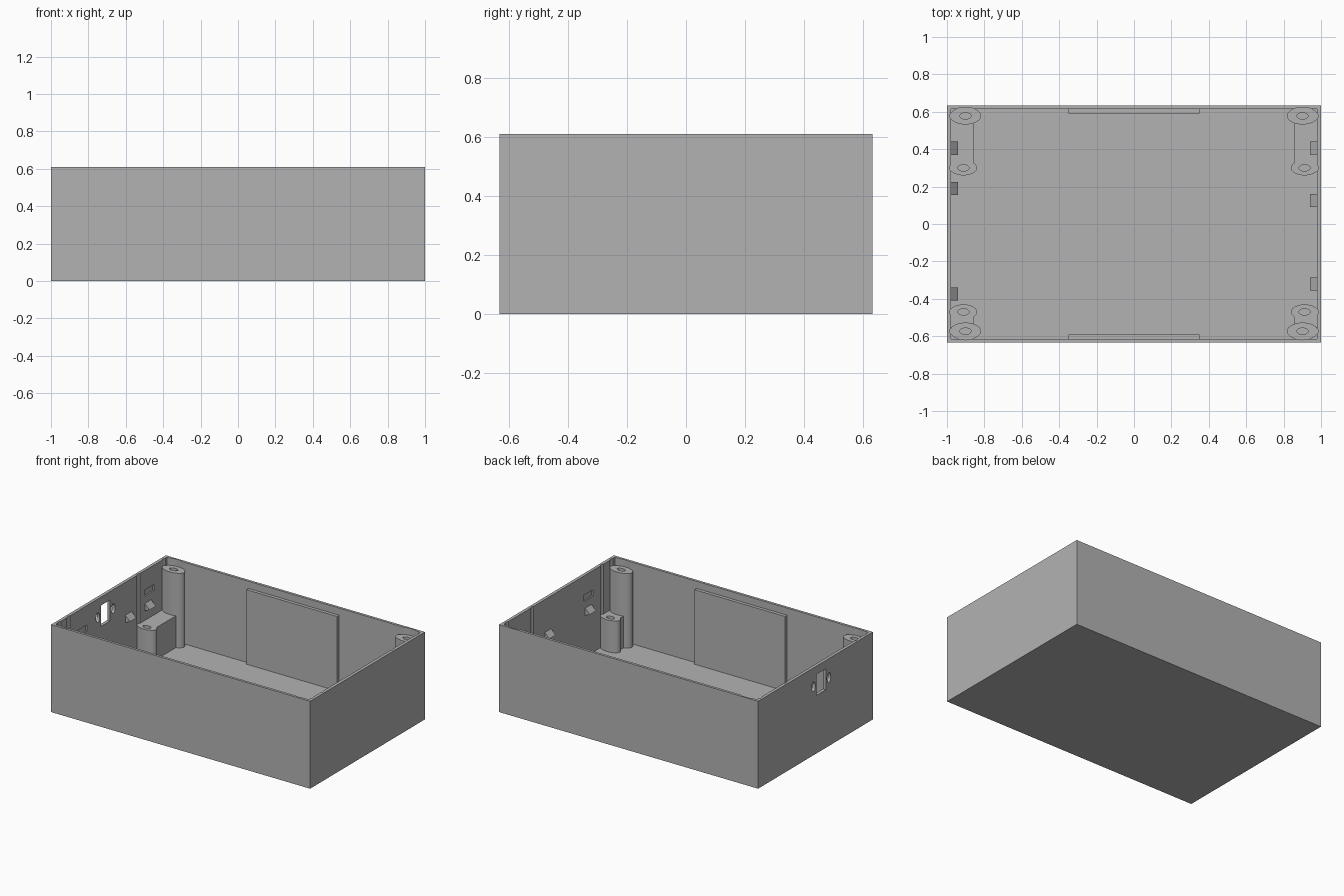
import bpy, bmesh, math

if "Cube" in bpy.data.objects:
    bpy.data.objects.remove(bpy.data.objects["Cube"])

HX, HY, H = 1.0, 0.633, 0.61      # outer half sizes and height
IX, IY, FLOOR = 0.978, 0.615, 0.04  # cavity half sizes and floor level

grey = bpy.data.materials.new("plain grey")
grey.diffuse_color = (0.45, 0.45, 0.45, 1)
grey.use_nodes = True
grey.node_tree.nodes["Principled BSDF"].inputs["Base Color"].default_value = grey.diffuse_color


def finish(name, bm):
    bmesh.ops.recalc_face_normals(bm, faces=bm.faces)
    me = bpy.data.meshes.new(name)
    bm.to_mesh(me)
    bm.free()
    me.materials.append(grey)
    ob = bpy.data.objects.new(name, me)
    bpy.context.collection.objects.link(ob)
    return ob


def box(name, x0, x1, y0, y1, z0, z1):
    bm = bmesh.new()
    bmesh.ops.create_cube(bm, size=1)
    for v in bm.verts:
        v.co = ((x0 + x1) / 2 + v.co.x * (x1 - x0),
                (y0 + y1) / 2 + v.co.y * (y1 - y0),
                (z0 + z1) / 2 + v.co.z * (z1 - z0))
    return finish(name, bm)


def prism(name, pts, offset):
    """Extrude a closed outline of 3D points along an offset."""
    bm = bmesh.new()
    face = bm.faces.new([bm.verts.new(p) for p in pts])
    new = bmesh.ops.extrude_face_region(bm, geom=[face])["geom"]
    bmesh.ops.translate(bm, vec=offset, verts=[g for g in new if isinstance(g, bmesh.types.BMVert)])
    return finish(name, bm)


def ellipse(n, a, b):
    return [(a * math.cos(2 * math.pi * i / n), b * math.sin(2 * math.pi * i / n)) for i in range(n)]


def post(name, cx, cy, rx, ry, top, depth, n=40):
    """Elliptical screw post with a blind hole."""
    bm = bmesh.new()
    rings = []
    for a, b, z in ((rx, ry, 0.02), (rx, ry, top), (0.03, 0.017, top), (0.03, 0.017, top - depth)):
        rings.append([bm.verts.new((cx + x, cy + y, z)) for x, y in ellipse(n, a, b)])
    for lo, hi in zip(rings, rings[1:]):
        for i in range(n):
            j = (i + 1) % n
            bm.faces.new((lo[i], lo[j], hi[j], hi[i]))
    bm.faces.new(rings[0])
    bm.faces.new(rings[-1])
    ob = finish(name, bm)
    for p in ob.data.polygons:
        p.use_smooth = abs(p.normal.z) < 0.5
    es = ob.data.edges
    me_bm = bmesh.new()
    me_bm.from_mesh(ob.data)
    for e in me_bm.edges:
        e.smooth = len(e.link_faces) == 2 and e.calc_face_angle() < 0.6
    me_bm.to_mesh(ob.data)
    me_bm.free()


# Shell: solid block hollowed by cutters
shell = box("case_shell", -HX, HX, -HY, HY, 0, H)


def cut(cutter):
    cutter.hide_render = True
    cutter.hide_viewport = True
    cutter.display_type = 'WIRE'
    m = shell.modifiers.new(cutter.name, 'BOOLEAN')
    m.operation, m.solver, m.object = 'DIFFERENCE', 'EXACT', cutter


cut(box("cavity_cutter", -IX, IX, -IY, IY, FLOOR, H + 0.1))

# Corner posts, webs and the clearance grooves above them
TALL, SHORT = 0.56, 0.262
for sx in (-1, 1):
    for sy, ty, shy in ((1, 0.578, 0.30), (-1, -0.573, -0.47)):
        for kind, cx, cy, rx, ry, top, depth in (
                ("tall", sx * 0.901, ty, 0.083, 0.046, TALL, 0.3),
                ("short", sx * 0.912, shy, 0.073, 0.04, SHORT, 0.18)):
            post(kind + "_post", cx, cy, rx, ry, top, depth)
            outline = [(cx + x, cy + y, top - 0.003) for x, y in ellipse(40, rx, ry)]
            cut(prism(kind + "_groove_cutter", outline, (0, 0, 0.2 + H - top)))
        xs = sorted((sx * 0.857, sx * 0.985))
        ys = sorted((shy + sy * 0.018 if sy > 0 else shy - 0.018, ty - sy * 0.02))
        box("post_web", xs[0], xs[1], ys[0], ys[1], 0.02, SHORT)

# Thick panels on the long walls
for s in (-1, 1):
    y = sorted((s * 0.592, s * 0.62))
    box("wall_panel", -0.35, 0.35, y[0], y[1], 0.03, TALL)

# Sloped snap clips and shallow slots on the short walls
for s, clips, slots in ((-1, (0.405, 0.19, -0.375), (0.42, -0.32)),
                        (1, (0.405, 0.125, -0.32), (0.42, -0.32))):
    for y in clips:
        prism("snap_clip", [(s * 0.985, y - 0.035, 0.387), (s * 0.942, y - 0.035, 0.345),
                            (s * 0.985, y - 0.035, 0.325)], (0, 0.07, 0))
    for y in slots:
        x = sorted((s * 0.95, s * 0.988))
        cut(box("slot_cutter", x[0], x[1], y - 0.05, y + 0.05, 0.43, 0.475))

# Connector opening with two screw holes in the left wall
PY, PZ = -0.063, 0.478
cut(box("port_cutter", -1.1, -0.9, PY - 0.05, PY + 0.05, PZ - 0.073, PZ + 0.073))
for d in (-0.085, 0.085):
    cut(prism("port_screw_cutter", [(-1.1, PY + d + a, PZ + b) for a, b in ellipse(24, 0.02, 0.034)],
              (0.2, 0, 0)))
